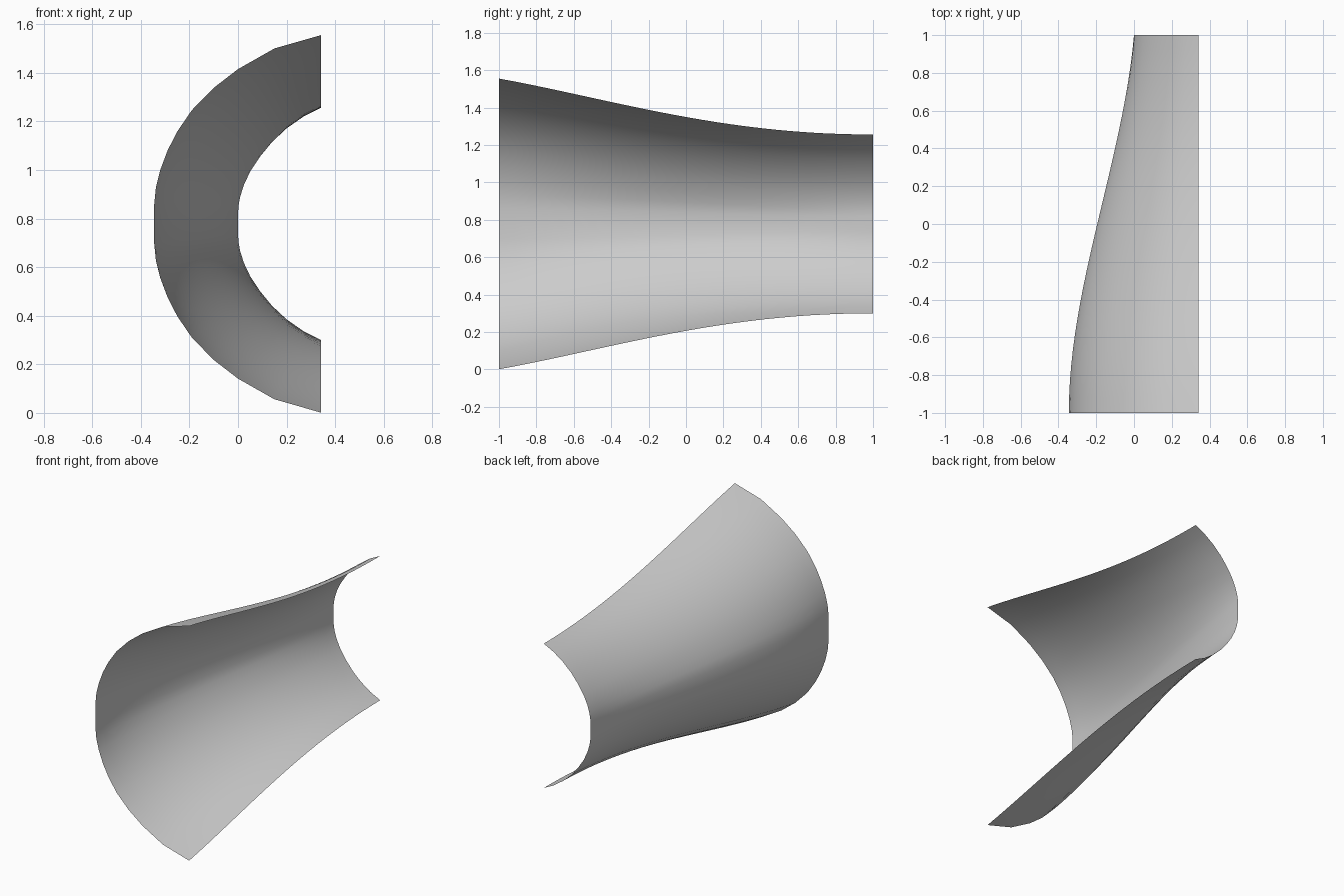
import bpy, bmesh

if "Cube" in bpy.data.objects:
    bpy.data.objects.remove(bpy.data.objects["Cube"])

MID_Z = 0.778
ROWS = 24

# Half profiles (x, distance from mid height), open edge to spine
wide = [(0.342, 0.777), (0.15, 0.722), (0, 0.637), (-0.1, 0.56), (-0.19, 0.468),
        (-0.25, 0.38), (-0.29, 0.302), (-0.32, 0.222), (-0.338, 0.15), (-0.345, 0.08)]
narrow = [(0.342, 0.478), (0.27, 0.442), (0.20, 0.393), (0.14, 0.337), (0.09, 0.276),
          (0.05, 0.215), (0.024, 0.16), (0.009, 0.112), (0.002, 0.075), (0, 0.04)]


def edge_ease(s):
    r = 1 - s
    return 1.2 * s * r**3 + 4.8 * s**2 * r**2 + 4 * s**3 * r + s**4


def spine_ease(s):
    return 3 * s**2 * (1 - s) * 0.83 + s**3


def section(s):
    half = []
    for i, ((x0, z0), (x1, z1)) in enumerate(zip(wide, narrow)):
        w = i / (len(wide) - 1)
        t = edge_ease(s) * (1 - w) + spine_ease(s) * w
        half.append((x0 + (x1 - x0) * t, z0 + (z1 - z0) * t))
    return half + [(x, -z) for x, z in reversed(half)]


# Flared half-funnel sheet, lofted along y
bm = bmesh.new()
rows = []
for j in range(ROWS + 1):
    s = j / ROWS
    rows.append([bm.verts.new((x, -1 + 2 * s, MID_Z + z)) for x, z in section(s)])
for a, b in zip(rows, rows[1:]):
    for i in range(len(a) - 1):
        bm.faces.new((a[i], a[i + 1], b[i + 1], b[i])).smooth = True
bmesh.ops.recalc_face_normals(bm, faces=bm.faces)

mesh = bpy.data.meshes.new("flared_shell")
bm.to_mesh(mesh)
bm.free()
shell = bpy.data.objects.new("flared_shell", mesh)
bpy.context.collection.objects.link(shell)
